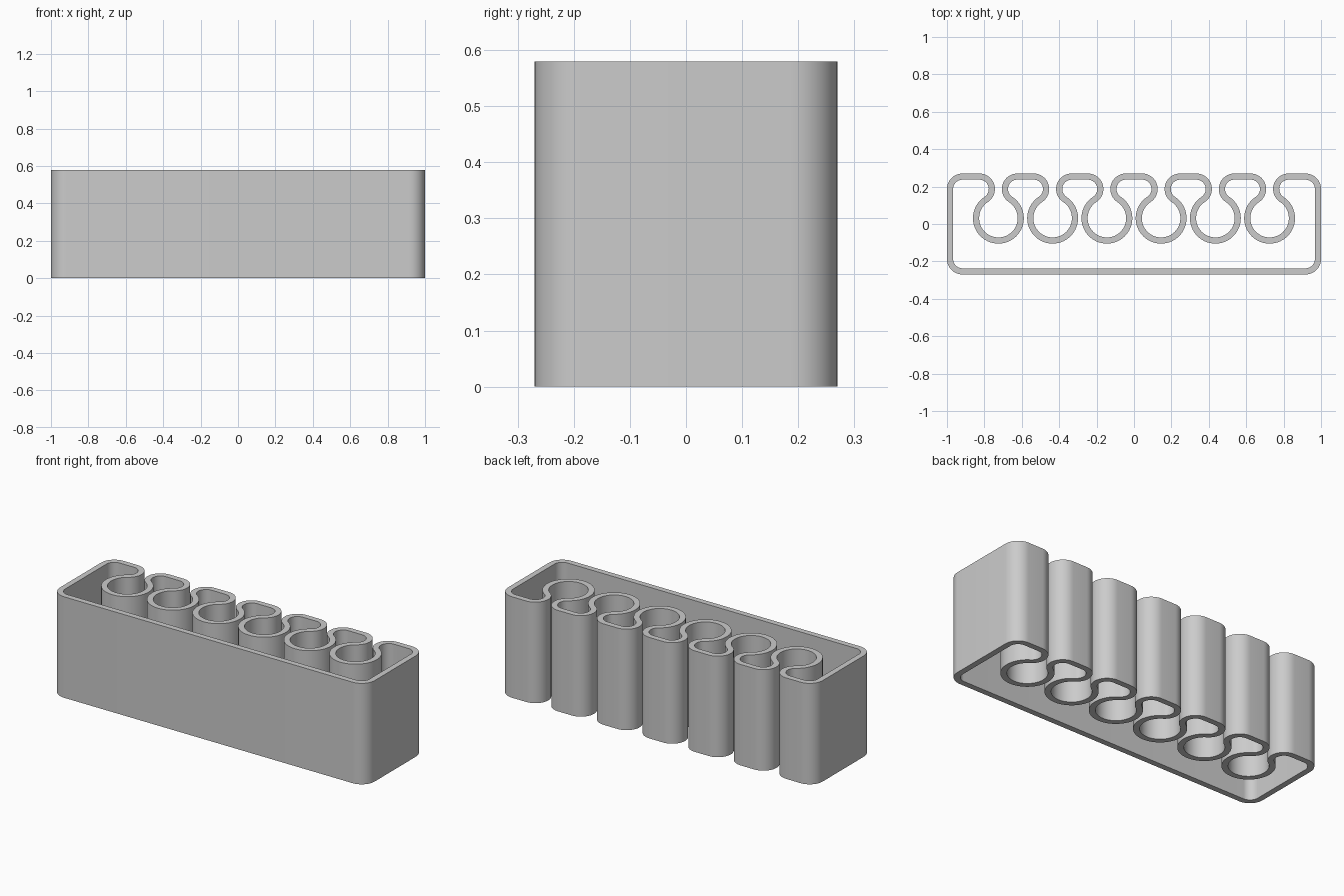
import bpy
import bmesh
from math import sin, cos, atan2, sqrt, pi

cube = bpy.data.objects.get("Cube")
if cube:
    bpy.data.objects.remove(cube, do_unlink=True)

# Main sizes
HALF_X, HALF_Y, HEIGHT = 1.0, 0.27, 0.58
WALL = 0.033
CORNER = 0.083          # outer radius of box corners and finger lobes
SLOT_R = 0.103          # radius of each round slot
HALF_NECK = 0.0185      # half the slot opening
PITCH, SLOTS = 0.29, 6

lobe_y = HALF_Y - CORNER
lobe_dx = HALF_NECK + CORNER
drop = sqrt((SLOT_R + CORNER) ** 2 - lobe_dx ** 2)
tangent = atan2(drop, lobe_dx)   # where lobe and slot arcs meet


def arc(cx, cy, radius, start, end, steps):
    return [(cx + radius * cos(start + (end - start) * i / steps),
             cy + radius * sin(start + (end - start) * i / steps))
            for i in range(steps + 1)]


def outline(inset):
    """Closed wall outline, moved inwards by the inset."""
    convex, concave = CORNER - inset, SLOT_R + inset
    cx = HALF_X - CORNER
    # Plain box corners
    pts = arc(-cx, -lobe_y, convex, pi, 1.5 * pi, 12)
    pts += arc(cx, -lobe_y, convex, 1.5 * pi, 2 * pi, 12)
    pts += arc(cx, lobe_y, convex, 0, pi / 2, 12)
    # Keyhole slots along the back, from left to right of the model
    for i in range(SLOTS):
        s = ((SLOTS - 1) / 2 - i) * PITCH
        pts += arc(s + lobe_dx, lobe_y, convex, pi / 2, pi + tangent, 20)
        pts += arc(s, lobe_y - drop, concave, tangent, -pi - tangent, 48)[1:-1]
        pts += arc(s - lobe_dx, lobe_y, convex, -tangent, pi / 2, 20)
    pts += arc(-cx, lobe_y, convex, pi / 2, pi, 12)
    return pts


# Continuous wall, open at top and bottom
bm = bmesh.new()
rings = [[bm.verts.new((x, y, z)) for x, y in outline(inset)]
         for inset, z in ((0, 0), (0, HEIGHT), (WALL, HEIGHT), (WALL, 0))]
count = len(rings[0])
for k in range(4):
    a, b = rings[k], rings[(k + 1) % 4]
    for i in range(count):
        j = (i + 1) % count
        bm.faces.new((a[i], a[j], b[j], b[i]))
bmesh.ops.recalc_face_normals(bm, faces=bm.faces)
mesh = bpy.data.meshes.new("slotted_holder_wall")
bm.to_mesh(mesh)
bm.free()
holder = bpy.data.objects.new("slotted_holder_wall", mesh)
bpy.context.collection.objects.link(holder)

# Plain grey material
grey = bpy.data.materials.new("light_grey")
grey.use_nodes = True
colour = (0.6, 0.6, 0.6, 1)
grey.diffuse_color = colour
grey.node_tree.nodes["Principled BSDF"].inputs["Base Color"].default_value = colour
mesh.materials.append(grey)

# Smooth curved walls, crisp rims
bpy.ops.object.select_all(action='DESELECT')
holder.select_set(True)
bpy.context.view_layer.objects.active = holder
bpy.ops.object.shade_smooth_by_angle(angle=pi / 6)
